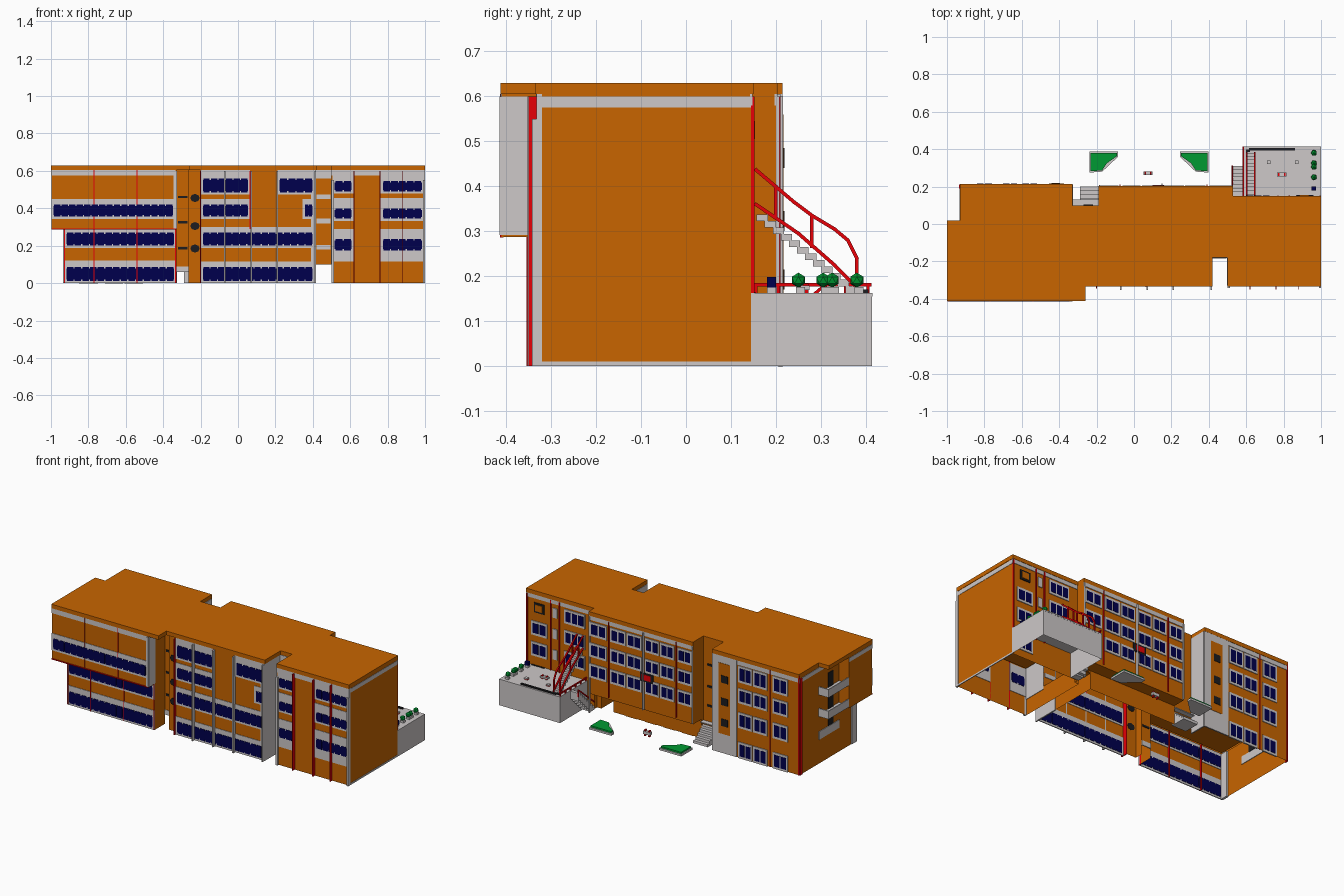
import bpy, bmesh, math
from mathutils import Vector

def material(name, c):
    m = bpy.data.materials.new(name)
    m.diffuse_color = (*c, 1)
    return m

ORANGE = material("orange_render", (0.58, 0.13, 0.0))
GREY = material("pale_grey", (0.61, 0.58, 0.58))
NAVY = material("navy_glass", (0.0, 0.0, 0.075))
RED = material("red_paint", (0.8, 0.0, 0.002))
GREEN = material("leaf_green", (0.0, 0.32, 0.032))
DARK = material("charcoal", (0.012, 0.012, 0.014))

def finish(bm, name, mat):
    me = bpy.data.meshes.new(name)
    bm.to_mesh(me)
    bm.free()
    me.materials.append(mat)
    ob = bpy.data.objects.new(name, me)
    bpy.context.collection.objects.link(ob)
    return ob

def boxes(name, mat, items):
    """Many axis-aligned boxes (x0,x1,y0,y1,z0,z1) in one object."""
    bm = bmesh.new()
    for x0, x1, y0, y1, z0, z1 in items:
        g = bmesh.ops.create_cube(bm, size=1)["verts"]
        bmesh.ops.scale(bm, vec=(x1 - x0, y1 - y0, z1 - z0), verts=g)
        bmesh.ops.translate(bm, vec=((x0 + x1) / 2, (y0 + y1) / 2, (z0 + z1) / 2), verts=g)
    return finish(bm, name, mat)

def walls(name, mat, runs):
    """Wall sheets: each run is (points, z0, z1)."""
    bm = bmesh.new()
    for pts, z0, z1 in runs:
        lo = [bm.verts.new((x, y, z0)) for x, y in pts]
        hi = [bm.verts.new((x, y, z1)) for x, y in pts]
        for i in range(len(pts) - 1):
            bm.faces.new((lo[i], lo[i + 1], hi[i + 1], hi[i]))
    return finish(bm, name, mat)

def slab(name, mat, pts, z0, z1):
    bm = bmesh.new()
    f = bm.faces.new([bm.verts.new((x, y, z0)) for x, y in pts])
    r = bmesh.ops.extrude_face_region(bm, geom=[f])
    vs = [v for v in r["geom"] if isinstance(v, bmesh.types.BMVert)]
    bmesh.ops.translate(bm, vec=(0, 0, z1 - z0), verts=vs)
    bmesh.ops.recalc_face_normals(bm, faces=bm.faces)
    return finish(bm, name, mat)

def beams(name, mat, paths, t):
    """Square bars along polylines."""
    bm = bmesh.new()
    for path in paths:
        for p, q in zip(path, path[1:]):
            p, q = Vector(p), Vector(q)
            d = q - p
            g = bmesh.ops.create_cube(bm, size=1)["verts"]
            bmesh.ops.scale(bm, vec=(t, t, d.length + t * 0.6), verts=g)
            bmesh.ops.rotate(bm, matrix=d.to_track_quat('Z', 'Y').to_matrix(), verts=g)
            bmesh.ops.translate(bm, vec=(p + q) / 2, verts=g)
    return finish(bm, name, mat)

# Wall shells, open underneath
T, R, B = 0.605, 0.998, 0.145      # wall top, right end, back of right wing
walls("left_wing_walls", ORANGE, [
    ([(-.33, -.25), (-.33, -.35), (-.93, -.35), (-.93, .21), (-.33, .21), (-.33, .10)], 0, .29),
    ([(-.33, -.25), (-.33, -.41), (-R, -.41), (-R, -.18), (-.93, -.18), (-.93, .21), (-.33, .21), (-.33, .10)], .29, T)])
walls("main_block_walls", ORANGE, [
    ([(-.33, -.25), (-.265, -.25)], .06, T),
    ([(-.265, -.25), (-.265, -.30), (-.2, -.30), (-.2, -.33), (.415, -.33), (.415, -.18)], 0, T),
    ([(.415, -.18), (.5, -.18)], .1, T),
    ([(-.33, .10), (-.19, .10)], .06, T),
    ([(-.19, .10), (-.19, .2), (.53, .2), (.53, .12)], .12, T),
    ([(-.19, .10), (-.19, .12)], 0, .12),
    ([(-.19, .12), (.415, .12)], 0, .12), ([(.5, .12), (.53, .12), (.53, B)], 0, .12)])
walls("right_wing_walls", ORANGE, [([(.5, -.18), (.5, -.33), (R, -.33), (R, B), (.53, B)], 0, T)])
walls("passage_walls", ORANGE, [([(x, -.18), (x, .12)], 0, .12) for x in (.415, .5)])
boxes("soffits", ORANGE, [(-R, -.33, -.41, -.35, .287, .292), (-R, -.93, -.35, -.18, .287, .292),
      (-.19, .53, .12, .2, .117, .122), (.415, .5, -.18, .12, .1, .105)])
boxes("inner_floor", ORANGE, [(-.92, -.34, -.34, .2, .29, .295), (-.33, .41, -.24, .09, .29, .295),
      (.51, .99, -.32, .14, .29, .295)])
# Flat roof with its stepped outline
slab("roof", ORANGE, [(-1, .02), (-1, -.413), (-.26, -.413), (-.26, -.335), (.42, -.335), (.42, -.18), (.5, -.18),
     (.5, -.335), (1, -.335), (1, .15), (.53, .15), (.53, .203), (-.19, .203), (-.19, .1), (-.33, .1),
     (-.33, .215), (-.93, .215), (-.93, .02)], T, .63)

# Windows: grey surrounds and navy panes straddle the wall sheets
grey, navy = [], []
def ribbon(x0, x1, y, z0, z1, top=.03, pad=.012):
    grey.append((x0, x1, y - .003, y + .003, z0 - .012, z1 + top))
    x0, x1 = x0 + pad, x1 - pad
    navy.append((x0, x1, y - .0042, y + .0042, z0 + .008, z1 - .008))
    n = max(2, round((x1 - x0) / .04))
    w = (x1 - x0) / n
    for i in range(n):
        navy.append((x0 + w * (i + .08), x0 + w * (i + .92), y - .0048, y + .0048, z0, z1))
def framed(x0, x1, y, z0, z1, n=2):
    grey.append((x0 - .006, x1 + .006, y - .004, y + .005, z0 - .014, z1 + .014))
    w = (x1 - x0) / n
    for i in range(n):
        navy.append((x0 + w * (i + .1), x0 + w * (i + .9), y - .0048, y + .0065, z0, z1))

ROWS = [(.012, .085), (.2, .27), (.355, .42), (.485, .56)]
for i in (0, 1):                       # front of left and main blocks
    ribbon(-.93, -.33, -.35, *ROWS[i], top=.018 if i else .036)
    ribbon(-.2, .41, -.33, *ROWS[i])
ribbon(-R, -.335, -.41, *ROWS[2])
ribbon(-.2, .065, -.33, *ROWS[2])
ribbon(.345, .41, -.33, *ROWS[2])
ribbon(-.2, .065, -.33, *ROWS[3], top=.044)
ribbon(.21, .41, -.33, *ROWS[3], top=.044)
for z0, z1 in ((.175, .235), (.345, .4), (.49, .545)):   # front of right wing
    ribbon(.505, .62, -.33, z0, z1, top=.055)
    ribbon(.762, .995, -.33, z0, z1, top=.055)
grey += [(.505, .62, -.333, -.327, .115, .165), (.762, .995, -.333, -.327, .115, .165)]

for z0, z1 in ROWS:                    # back of left wing
    for a, b in ((-.6, -.515), (-.705, -.62), (-.845, -.755)):
        framed(a, b, .21, z0, z1)
for z0, z1 in ((.235, .295), (.365, .425), (.495, .555)):  # back of main block
    for a, b in ((-.175, -.09), (-.055, .03), (.05, .135), (.17, .26), (.28, .375), (.41, .515)):
        framed(a, b, .2, z0, z1)
    framed(.6, .73, B, z0, z1, 3)
    grey.append((.785, .815, B - .004, B + .006, z0, z1))
    if z0 < .45:
        framed(.86, .96, B, z0, z1)
framed(.86, .96, B, .06, .13)

# Grey bands below the roof and other trim plates
grey += [(-1, -.335, -.413, -.407, .575, T), (.5, 1, -.333, -.327, .575, T), (.995, 1.0, -.33, B, .575, .6),
         (.995, 1.0, -.33, B, 0, .01), (.995, 1.0, -.333, -.32, 0, T), (-1, -.995, -.41, -.18, .575, .6),
         (-.933, -.927, -.18, .21, .575, .6),
         (-.93, -.33, .207, .213, .578, T), (-.19, .53, .197, .203, .58, T), (.53, 1, B - .003, B + .003, .58, T),
         (-.335, -.327, -.41, -.345, .292, .6), (-.345, -.33, -.4145, -.406, .292, .6),
         (-.5, -.33, .206, .2145, 0, T), (-.334, -.326, .1, .21, 0, T),
         (-.33, -.265, -.253, -.247, .06, .09), (.415, .5, -.183, -.177, .56, T),
         (.39, .418, -.334, -.328, 0, T), (.41, .418, -.33, -.18, 0, T), (.497, .503, -.33, -.18, .1, T)]
grey += [(.42, .495, -.184, -.176, z, z + .025) for z in (.18, .32, .45)]
boxes("grey_surrounds", GREY, grey)
boxes("window_panes", NAVY, navy)
# Orange stair strip on the grey back panel
boxes("orange_stair_strip", ORANGE, [(-.455, -.375, .209, .2165, .12, .56)])
dark = [(-.44, -.395, .212, .219, z, z + .045) for z in (.17, .3, .44)]
dark += [(-.32, -.27, -.255, -.246, z, z + .012) for z in (.18, .32, .455)]
dark += [(-.27, -.22, .096, .105, z, z + .012) for z in (.2, .32, .455)]
dark += [(.085, .175, .197, .206, .295, .35), (.875, .945, B - .003, B + .006, .495, .555),
         (.87, .96, B, .155, .16, .165)]
boxes("dark_openings", DARK, dark)
boxes("notice_panel", RED, [(.1, .16, .199, .208, .305, .34)])
boxes("orange_inner_panel", ORANGE, [(.885, .935, B, B + .009, .505, .545)])

# Round-cornered stairwell windows in the front recess
bm = bmesh.new()
for z in (.455, .305, .185):
    g = bmesh.ops.create_cone(bm, cap_ends=True, segments=8, radius1=.027, radius2=.027, depth=.009)["verts"]
    bmesh.ops.rotate(bm, matrix=Vector((0, 1, 0)).to_track_quat('Z', 'X').to_matrix(), verts=g)
    bmesh.ops.scale(bm, vec=(.95, 1, .8), verts=g)
    bmesh.ops.translate(bm, vec=(-.23, -.302, z), verts=g)
finish(bm, "recess_round_windows", DARK)

# Arched recesses on the ground floor back wall
bm = bmesh.new()
for x in (-.1, .03, .16, .29):
    pts = [(x + .04, 0), (x - .04, 0)] + [(x - .04 * math.cos(a), .06 + .04 * math.sin(a))
          for a in [math.pi * i / 8 for i in range(9)]]
    bm.faces.new([bm.verts.new((px, .124, pz)) for px, pz in pts])
finish(bm, "ground_arches", ORANGE)

# Vertical fins
fin = lambda x, y, z0, z1, s, w=.006: (x - w / 2, x + w / 2, min(y, y + s), max(y, y + s), z0, z1)
boxes("red_fins", RED,
      [fin(x, -.335, 0, .29, -.02) for x in (-.927, -.333)]
      + [fin(x, -.335, 0, .29, -.02, .003) for x in (-.77, -.54)]
      + [fin(x, -.408, .292, T, -.006, .003) for x in (-.77, -.54)]
      + [fin(x, -.33, 0, .6, -.02) for x in (.62, .76)] + [fin(.88, -.33, 0, .6, -.02, .003)]
      + [fin(-.2, -.3, 0, .6, -.045), fin(.065, -.33, .29, .6, -.008)]
      + [fin(-.927, .205, 0, .62, .01), fin(-.73, .205, 0, .62, .01, .004)]
      + [fin(x, .198, .13, .6, .012, .004) for x in (-.075, .39)]
      + [fin(x, B - .003, .15, .6, .01) for x in (.83, .77, .994)]
      + [(-R, -.33, -.414, -.406, .286, .292), (-.936, -.929, .19, .21, 0, .6)])
boxes("grey_fins", GREY, [fin(x, -.33, 0, .6, -.022, .008) for x in (-.07, .07, .21, .412)]
      + [fin(x, -.33, 0, .55, -.012, .012) for x in (.506, .994)]
      + [fin(.524, .198, 0, .6, .01), fin(-.185, .198, .12, .6, .01), fin(.15, .198, .12, .6, .018, .005)])

# Balconies on the left end
boxes("end_balconies", GREY, [b for z in (.295, .43) for b in (
    (-R, -.93, -.18, .02, z, z + .012), (-R, -.992, -.18, .02, z, z + .05), (-R, -.93, .013, .02, z, z + .05))]
    + [(-.934, -.926, -.18, .02, .15, .2), (-.935, -.92, -.35, -.30, 0, .287)])
boxes("balcony_doors", DARK, [(-.934, -.926, -.12, -.07, z, z + .09) for z in (.202, .307, .442)])

# Entrance landing and steps in the back recess
boxes("entrance_steps", GREY, [(-.29, -.19, .1, .2 - .02 * i, .016 * i, .016 * (i + 1)) for i in range(5)]
      + [(-.33, -.19, .1, .13, .1, .106)])

# Raised terrace with side steps
walls("terrace_walls", GREY, [([(.58, B), (.58, .414), (1, .414), (1, B)], 0, .16)])
boxes("terrace_deck", GREY, [(.58, 1, B, .415, .155, .163)])
boxes("terrace_steps", GREY, [(.525, .58, .15 + .02 * i, .17 + .02 * i, max(0, .02 * i - .03), .02 * (i + 1)) for i in range(8)])
# Curved low wall along the back of the terrace
boxes("terrace_kerb_seat", DARK, [(.615, .86, .392, .406, .163, .17), (.6, .62, .384, .398, .163, .17)])
# Fire stair up to the wall
boxes("fire_stair_treads", GREY, [(.605, .645, .355 - .018 * i, .38 - .018 * i, .163 + .0145 * i, .178 + .0145 * i)
      for i in range(12)])
rails = []
for x in (.603, .645):
    rails += [[(x, .38, .165), (x, .38, .24), (x, .36, .28), (x, .33, .305), (x, .28, .335), (x, .24, .365), (x, .155, .437)],
              [(x, .375, .18), (x, .33, .225), (x, .25, .295), (x, .155, .36)],
              [(x, .28, .265), (x, .28, .335)], [(x, .2, .33), (x, .2, .4)]]
beams("fire_stair_rails", RED, rails, .008)
# Terrace edge rail and step rail
edge = [[(.584, .15, .181), (.584, .411, .181)],
        [(.526, .155, .05), (.526, .31, .181)], [(.526, .31, .14), (.526, .31, .181)]]
edge += [[(.584, .155 + .05 * i, .16), (.584, .155 + .05 * i, .181)] for i in range(6)]
beams("terrace_rail", RED, edge, .007)

# Potted shrubs and benches
YS = (.19, .255, .31, .33, .385)
boxes("plant_pots", GREY, [(.952, .972, y - .01, y + .01, .163, .176) for y in YS])
bm = bmesh.new()
for y in YS[1:]:
    g = bmesh.ops.create_icosphere(bm, subdivisions=1, radius=.017)["verts"]
    bmesh.ops.translate(bm, vec=(.962, y - .005, .191), verts=g)
finish(bm, "shrubs", GREEN)
boxes("navy_bin", NAVY, [(.95, .974, .18, .2, .175, .198)])
BENCH = [(.79, .265, .163, .025, .016), (.72, .33, .163, .01, .012), (.87, .33, .163, .01, .012), (.075, .272, 0, .024, .03)]
boxes("bench_seats", GREY, [(x - w, x + w, y - .01, y + .01, z + h * .4, z + h) for x, y, z, w, h in BENCH])
boxes("bench_legs", RED, [(x + s * w * .6 - .004, x + s * w * .6 + .004, y - .008, y + .008, z, z + h * 1.3 * (w > .02) + h * .4 * (w < .02))
      for x, y, z, w, h in BENCH for s in (-1, 1)])

# Planters in the yard, mirrored about x = 0.08
for side, s in (("left", -1), ("right", 1)):
    P = lambda pts: [(.08 + s * x, y) for x, y in pts]
    slab(side + "_planter_kerb", GREY, P([(.165, .387), (.165, .36), (.25, .28), (.318, .275), (.318, .387)]), 0, .012)
    slab(side + "_planter_hedge", GREEN, P([(.172, .38), (.172, .362), (.225, .325), (.25, .287), (.312, .282), (.312, .38)]), .004, .022)
